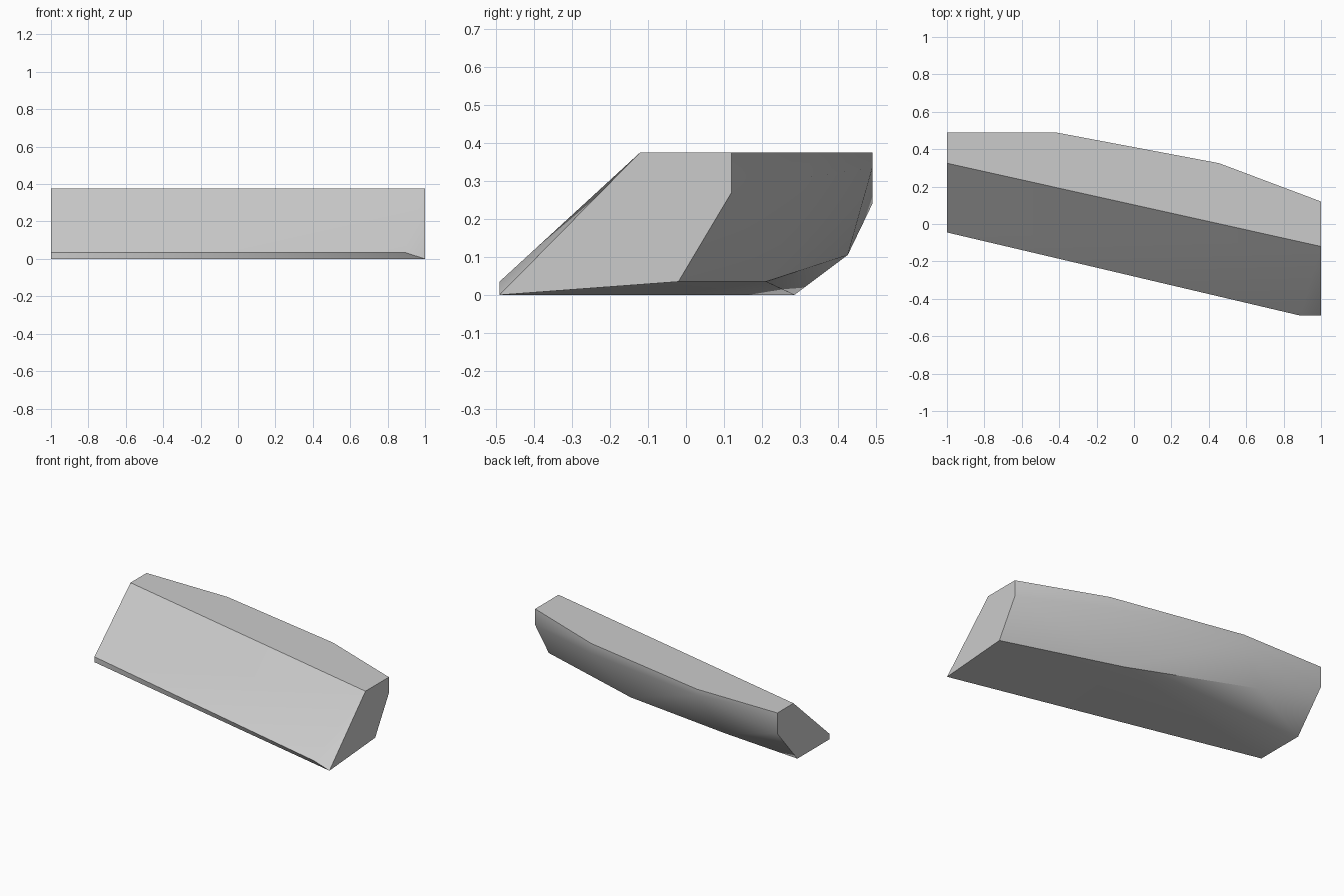
import bpy
import bmesh
import math

old = bpy.data.objects.get("Cube")
if old:
    bpy.data.objects.remove(old, do_unlink=True)

# Plain grey stone
grey = bpy.data.materials.new("plain_grey")
grey.use_nodes = True
colour = (0.6, 0.6, 0.6, 1)
grey.diffuse_color = colour
grey.node_tree.nodes["Principled BSDF"].inputs["Base Color"].default_value = colour

TOP = 0.375
bm = bmesh.new()


def point(x, y, z):
    return bm.verts.new((x, y, z))


# Front edges, sloping back to the top
front_top_a, front_top_b = point(-1, 0.325, TOP), point(1, -0.12, TOP)
lip_a, lip_b = point(-1, -0.045, 0.035), point(0.89, -0.49, 0.035)
toe_a, toe_b = point(-1, -0.045, 0), point(1, -0.49, 0)

# Bent back rim: each station has a top corner and a lower corner
rim = [(-1, 0.49, 0.24), (-0.42, 0.49, 0.335), (0.455, 0.325, 0.31), (1, 0.12, 0.27)]
rim_top = [point(x, y, TOP) for x, y, z in rim]
rim_low = [point(*p) for p in rim]

# Keel chain under the back
heel_a, bulge = point(-1, 0.285, 0), point(-0.585, 0.425, 0.105)
keel, heel_b = point(0.25, 0.21, 0.035), point(1, -0.02, 0.035)

faces = [
    [front_top_a, front_top_b] + rim_top[::-1],                       # top
    [lip_a, lip_b, front_top_b, front_top_a],                         # front slope
    [lip_b, toe_b, front_top_b],                                      # chipped corner
    [toe_a, lip_b, lip_a], [toe_a, toe_b, lip_b],                     # front lip
    [toe_b, heel_b, rim_low[3], rim_top[3], front_top_b],             # end
    [toe_a, lip_a, front_top_a, rim_top[0], rim_low[0], heel_a],      # other end
    [toe_a, keel, heel_b, toe_b], [toe_a, heel_a, keel],              # underside
    [heel_a, bulge, keel], [heel_a, rim_low[0], bulge],               # back undercut
    [bulge, rim_low[0], rim_low[1]], [bulge, rim_low[1], keel],
    [keel, rim_low[1], rim_low[2]], [keel, rim_low[2], rim_low[3]],
    [keel, rim_low[3], heel_b],
]
for i in range(len(rim) - 1):
    faces.append([rim_top[i], rim_top[i + 1], rim_low[i + 1], rim_low[i]])
for corners in faces:
    bm.faces.new(corners)
bmesh.ops.recalc_face_normals(bm, faces=bm.faces)

mesh = bpy.data.meshes.new("angled_block")
bm.to_mesh(mesh)
bm.free()
mesh.materials.append(grey)
block = bpy.data.objects.new("angled_block", mesh)
bpy.context.collection.objects.link(block)

# Smooth the bent back, keep the outer edges crisp
bpy.ops.object.select_all(action="DESELECT")
block.select_set(True)
bpy.context.view_layer.objects.active = block
bpy.ops.object.shade_smooth_by_angle(angle=math.radians(35))
